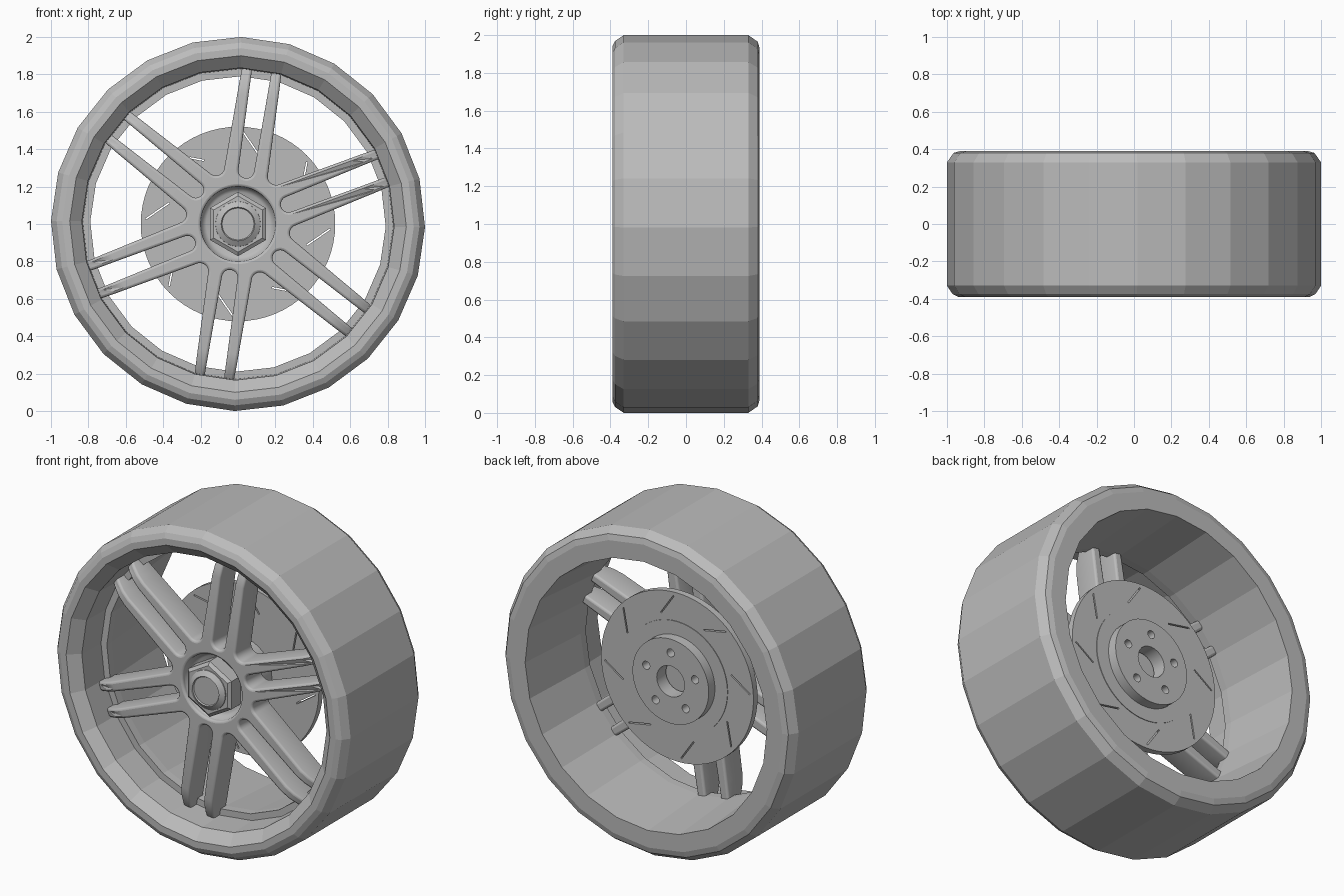
import bpy, bmesh
from math import sin, cos, pi, radians, hypot
from mathutils import Matrix

if "Cube" in bpy.data.objects:
    bpy.data.objects.remove(bpy.data.objects["Cube"], do_unlink=True)

grey = bpy.data.materials.new("plain_grey")
grey.use_nodes = True
grey.diffuse_color = (0.5, 0.5, 0.5, 1)
grey.node_tree.nodes["Principled BSDF"].inputs["Base Color"].default_value = (0.5, 0.5, 0.5, 1)

# Axle frame: local z points to the front (-y), origin at the wheel centre
AXLE = Matrix.Translation((0, 0, 1)) @ Matrix.Rotation(pi / 2, 4, 'X')


def add_object(name, mesh, smooth_angle=None):
    mesh.transform(AXLE)
    mesh.materials.clear()
    mesh.materials.append(grey)
    obj = bpy.data.objects.new(name, mesh)
    bpy.context.collection.objects.link(obj)
    if smooth_angle:
        bpy.ops.object.select_all(action='DESELECT')
        obj.select_set(True)
        bpy.context.view_layer.objects.active = obj
        bpy.ops.object.shade_smooth_by_angle(angle=radians(smooth_angle))
    else:
        mesh.polygons.foreach_set("use_smooth", [False] * len(mesh.polygons))
    return obj


def lathe(name, profile, sides, closed=False, start=0, smooth_angle=None):
    """Spin (radius, y) points around the axle."""
    bm = bmesh.new()
    rings = []
    for r, y in profile:
        angles = [start + 2 * pi * i / sides for i in range(sides)]
        rings.append([bm.verts.new((r * cos(a), r * sin(a), -y)) for a in angles])
    pairs = list(zip(rings, rings[1:]))
    if closed:
        pairs.append((rings[-1], rings[0]))
    for a, b in pairs:
        for i in range(sides):
            j = (i + 1) % sides
            bm.faces.new((a[i], a[j], b[j], b[i]))
    if not closed:
        bm.faces.new(rings[0])
        bm.faces.new(rings[-1])
    bmesh.ops.recalc_face_normals(bm, faces=bm.faces)
    mesh = bpy.data.meshes.new(name)
    bm.to_mesh(mesh)
    bm.free()
    return add_object(name, mesh, smooth_angle)


def plate_mesh(name, outlines, front, back, bevel=0):
    """Fill outlines (inner ones become holes) and extrude along the axle."""
    curve = bpy.data.curves.new(name, 'CURVE')
    curve.dimensions = '2D'
    curve.fill_mode = 'BOTH'
    curve.extrude = (back - front) / 2 - bevel
    curve.bevel_depth = bevel
    curve.bevel_resolution = 2
    curve.offset = -bevel
    for points in outlines:
        spline = curve.splines.new('POLY')
        spline.points.add(len(points) - 1)
        for p, (x, y) in zip(spline.points, points):
            p.co = (x, y, 0, 1)
        spline.use_cyclic_u = True
    temp = bpy.data.objects.new(name + "_curve", curve)
    bpy.context.collection.objects.link(temp)
    graph = bpy.context.evaluated_depsgraph_get()
    mesh = bpy.data.meshes.new_from_object(temp.evaluated_get(graph))
    bpy.data.objects.remove(temp, do_unlink=True)
    bpy.data.curves.remove(curve)
    mesh.name = name
    mesh.transform(Matrix.Translation((0, 0, -(front + back) / 2)))
    return mesh


def arc(cx, cy, r, a0, a1, n):
    steps = [radians(a0 + (a1 - a0) * i / n) for i in range(n + 1)]
    return [(cx + r * cos(a), cy + r * sin(a)) for a in steps]


def circle(r, n, cx=0, cy=0):
    return arc(cx, cy, r, 0, 360, n)[:-1]


# Tyre and rim barrel, one closed low-poly section
tyre_profile = [(1, -.33), (.97, -.375), (.94, -.39), (.9, -.39), (.835, -.33),
                (.83, -.15), (.79, -.15), (.79, -.1), (.825, .39), (.93, .39),
                (.965, .38), (1, .33)]
lathe("tyre_and_rim", tyre_profile, 24, closed=True, start=radians(-1))

# Twin-spoke wheel centre: one sector outline repeated six times
edge = [(.106, .84), (.107, .8), (.109, .75), (.11, .69)]
slot = [(.042, .29), (.05, .69), (.051, .75), (.052, .8), (.053, .84)]
gap = .325
sector = [(-u, v) for u, v in reversed(edge)]
sector += [(-u, v) for u, v in reversed(slot[1:])]
sector += arc(0, .29, .042, 180, 360, 10)
sector += slot[1:] + edge
sector += arc(gap * sin(pi / 6), gap * cos(pi / 6), .0445, 180, 300, 10)
outline = []
for k in range(6):
    a = radians(81.2 - 60 * k)
    outline += [(u * sin(a) + v * cos(a), v * sin(a) - u * cos(a)) for u, v in sector]
spokes = plate_mesh("spokes", [outline, circle(.2, 48)], -.255, -.09, bevel=.014)
for vert in spokes.vertices:
    r = hypot(vert.co.x, vert.co.y)
    if vert.co.z > .17 and r > .68:      # spoke tips roll back into the rim
        vert.co.z -= 2.2 * (r - .68) ** 2
add_object("spokes", spokes, 35)

# Hub bowl, nut and cap
lathe("hub_bowl", [(.215, -.1), (.215, -.235), (.2, -.232), (.19, -.205),
                   (.17, -.19), (.05, -.19)], 48, smooth_angle=50)
lathe("centre_nut", [(.172, -.18), (.172, -.275), (.15, -.29)], 6, start=pi / 2)
lathe("nut_cap", [(.122, -.28), (.12, -.295), (.09, -.315), (.085, -.308)], 32,
      smooth_angle=30)
lathe("axle_sleeve", [(.2, -.1), (.2, .05)], 32, smooth_angle=40)

# Slotted brake disc
outlines = [circle(.52, 64), circle(.15, 32)]
for k in range(8):
    a0, a1 = radians(87 + 45 * k), radians(73 + 45 * k)
    x0, y0, x1, y1 = .495 * cos(a0), .495 * sin(a0), .385 * cos(a1), .385 * sin(a1)
    length = hypot(x1 - x0, y1 - y0)
    nx, ny = -(y1 - y0) / length * .004, (x1 - x0) / length * .004
    outlines.append([(x0 + nx, y0 + ny), (x1 + nx, y1 + ny),
                     (x1 - nx, y1 - ny), (x0 - nx, y0 - ny)])
add_object("brake_disc", plate_mesh("brake_disc", outlines, .045, .085), 35)
add_object("disc_carrier", plate_mesh("disc_carrier",
           [circle(.345, 64), circle(.15, 32)], .05, .089), 35)

# Disc hat with centre bore and five bolt holes
holes = [circle(.025, 16, .175 * cos(a), .175 * sin(a))
         for a in [radians(90 + 72 * k) for k in range(5)]]
add_object("disc_hat", plate_mesh("disc_hat",
           [circle(.26, 48), circle(.095, 24)] + holes, .06, .15), 35)
